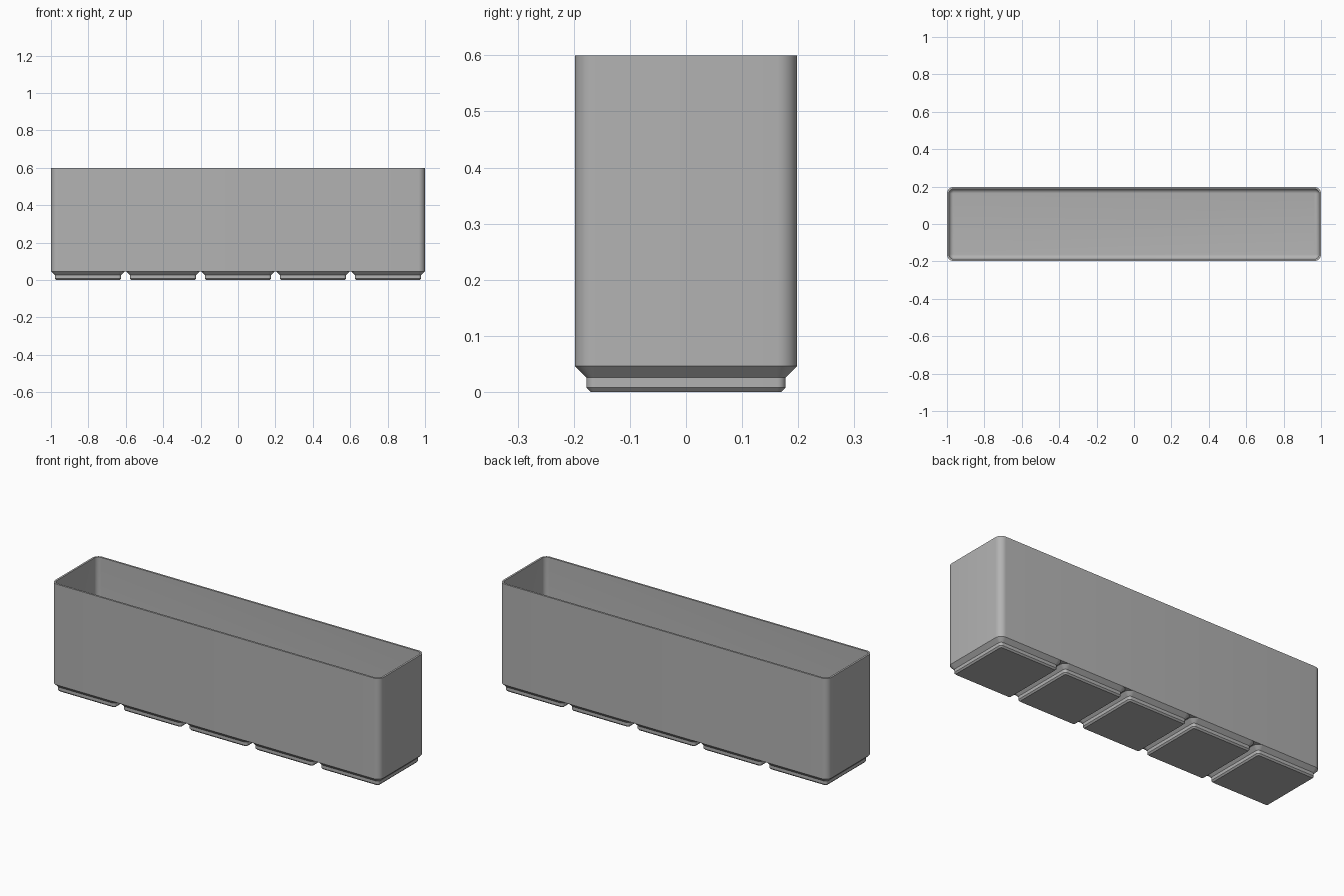
import bpy, bmesh, math

old = bpy.data.objects.get("Cube")
if old:
    bpy.data.objects.remove(old, do_unlink=True)

# One flat grey for the whole bin
grey = bpy.data.materials.new("light_grey")
grey.use_nodes = True
COLOR = (0.45, 0.45, 0.45, 1)
grey.diffuse_color = COLOR
grey.node_tree.nodes["Principled BSDF"].inputs["Base Color"].default_value = COLOR

STEPS = 8                      # segments per rounded corner
HX, HY, R = 1.0, 0.198, 0.036  # body half sizes and corner radius
FOOT_TOP, TOP = 0.046, 0.6
WALL, FLOOR = 0.0105, 0.067


def rounded_ring(bm, hx, hy, r, z):
    """Rounded rectangle of vertices at height z."""
    verts = []
    for i, (sx, sy) in enumerate([(1, 1), (-1, 1), (-1, -1), (1, -1)]):
        for s in range(STEPS + 1):
            a = math.pi / 2 * (i + s / STEPS)
            verts.append(bm.verts.new((sx * (hx - r) + r * math.cos(a),
                                       sy * (hy - r) + r * math.sin(a), z)))
    return verts


def loft(name, hx, hy, r, profile, cap_end):
    """Skin rings given as (inset, z); the corner radius shrinks with the inset."""
    bm = bmesh.new()
    rings = [rounded_ring(bm, hx - d, hy - d, r - d, z) for d, z in profile]
    for low, high in zip(rings, rings[1:]):
        n = len(low)
        for i in range(n):
            j = (i + 1) % n
            bm.faces.new((low[i], low[j], high[j], high[i]))
    bm.faces.new(rings[0][::-1])
    if cap_end:
        bm.faces.new(rings[-1])
    mesh = bpy.data.meshes.new(name)
    bm.to_mesh(mesh)
    bm.free()
    mesh.materials.append(grey)
    obj = bpy.data.objects.new(name, mesh)
    bpy.context.collection.objects.link(obj)
    bpy.context.view_layer.objects.active = obj
    obj.select_set(True)
    bpy.ops.object.shade_smooth_by_angle(angle=math.radians(30))
    obj.select_set(False)
    return obj


# Hollow body: outer wall, rim, inner wall and filleted floor
FILLET = 0.024
profile = [(0, FOOT_TOP), (0, TOP), (WALL, TOP)]
for s in range(7):
    a = math.pi / 2 * s / 6
    profile.append((WALL + FILLET * (1 - math.cos(a)),
                    FLOOR + FILLET * (1 - math.sin(a))))
loft("bin_body", HX, HY, R, profile, True)

# Row of five stepped feet
foot_profile = [(0.028, 0), (0.0205, 0.008), (0.0205, 0.0255), (0, FOOT_TOP)]
for i in range(5):
    foot = loft(f"foot_{i + 1}", HY, HY, R, foot_profile, False)
    foot.location.x = (i - 2) * 0.401
